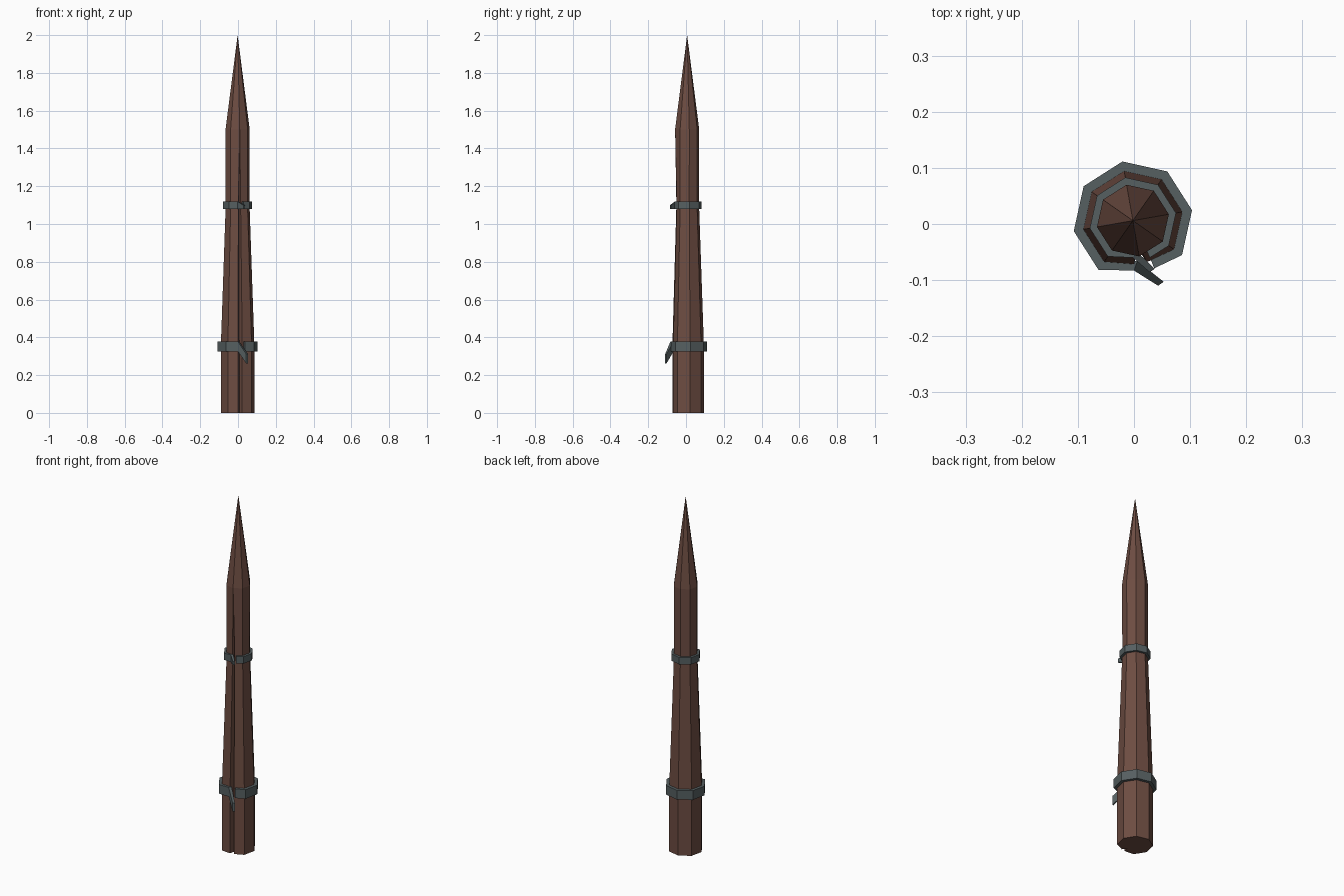
import bpy, math

if "Cube" in bpy.data.objects:
    bpy.data.objects.remove(bpy.data.objects["Cube"])

CX, CY = -0.002, 0.006        # axis of the stake
ANGLES = [math.radians(-35 + 45 * i) for i in range(7)]   # corners except the split one


def material(name, rgb):
    m = bpy.data.materials.new(name)
    m.diffuse_color = (*rgb, 1)
    m.use_nodes = True
    m.node_tree.nodes["Principled BSDF"].inputs["Base Color"].default_value = m.diffuse_color
    return m


WOOD = material("brown wood", (0.153, 0.073, 0.054))
METAL = material("grey metal", (0.092, 0.115, 0.119))


def make(name, verts, faces, mat):
    me = bpy.data.meshes.new(name)
    me.from_pydata(verts, [], faces)
    me.materials.append(mat)
    ob = bpy.data.objects.new(name, me)
    bpy.context.collection.objects.link(ob)
    return ob


def polar(r, a):
    return CX + r * math.cos(a), CY + r * math.sin(a)


# Stake: octagon rings whose front corner is split by a crack that closes upward
def stake_ring(z, r, gap, depth):
    ring = [polar(r, a) for a in ANGLES]
    mid = math.radians(280)
    lip = r - 0.012 * min(1, gap / 0.012)
    for da, rr in ((-gap, lip), (0, r - depth), (gap, lip)):
        ring.append(polar(rr, mid + da / r))
    return [(x, y, z) for x, y in ring]


levels = [(0, 0.09, 0.013, 0.04), (0.36, 0.09, 0.013, 0.04),
          (1.1, 0.064, 0.007, 0.025), (1.5, 0.065, 0.0004, 0.0002)]
verts, faces = [], []
for lv in levels:
    verts += stake_ring(*lv)
n = 10
for k in range(len(levels) - 1):
    for i in range(n):
        j = (i + 1) % n
        faces.append((k * n + i, k * n + j, k * n + n + j, k * n + n + i))
verts.append((CX, CY, 2.0))
top = (len(levels) - 1) * n
faces += [(top + i, top + (i + 1) % n, len(verts) - 1) for i in range(n)]
faces.append(tuple(reversed(range(n))))
make("wooden_stake", verts, faces, WOOD)


# Bands: open strap around the stake with a torn end bent out over the crack
def band(name, z0, z1, r_out, r_in, start, lip, tip):
    # each section: outer xy, inner xy, bottom z, top z
    secs = [(*start, z0, z1)]
    secs += [(polar(r_out, a), polar(r_in, a), z0, z1) for a in ANGLES]
    secs += [(*lip, z0, z1), tip]
    v, f = [], []
    for o, i, a, b in secs:
        v += [(*o, a), (*o, b), (*i, b), (*i, a)]
    for s in range(len(secs) - 1):
        for c in range(4):
            d = (c + 1) % 4
            f.append((4 * s + c, 4 * s + 4 + c, 4 * s + 4 + d, 4 * s + d))
    e = len(v)
    f += [(0, 1, 2, 3), (e - 1, e - 2, e - 3, e - 4)]
    make(name, v, f, METAL)


band("lower_band", 0.325, 0.377, 0.107, 0.086,
     ((0.036, -0.079), (0.030, -0.064)),
     ((0.0, -0.083), (0.006, -0.066)),
     ((0.043, -0.110), (0.053, -0.103), 0.262, 0.312))
band("upper_band", 1.079, 1.118, 0.078, 0.062,
     ((0.028, -0.060), (0.022, -0.046)),
     ((-0.002, -0.060), (0.004, -0.048)),
     ((0.028, -0.086), (0.037, -0.080), 1.079, 1.099))
